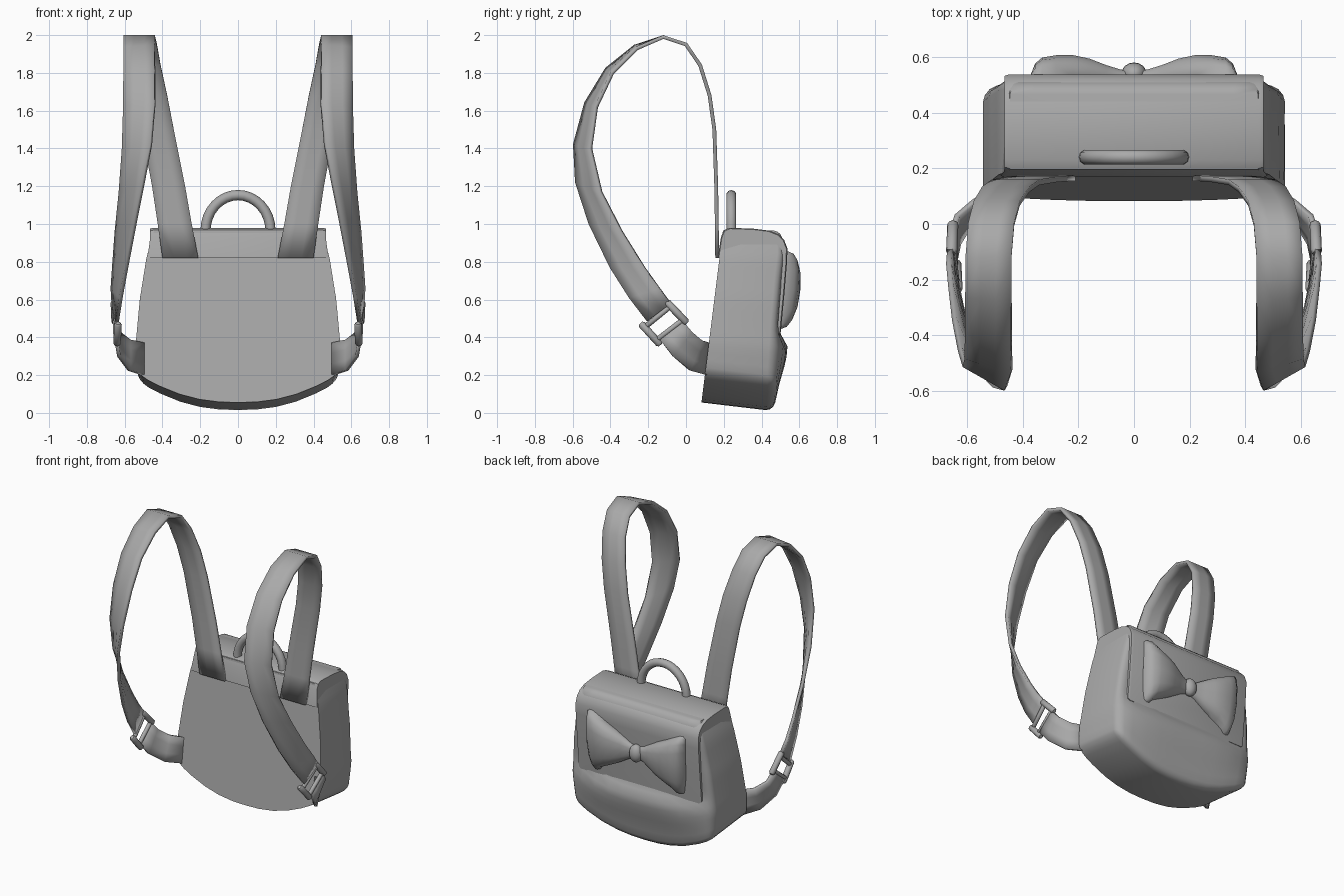
import bpy, bmesh, math

if "Cube" in bpy.data.objects:
    bpy.data.objects.remove(bpy.data.objects["Cube"])

GREY = bpy.data.materials.new("grey_fabric")
GREY.diffuse_color = (0.4, 0.4, 0.4, 1)
GREY.use_nodes = True
GREY.node_tree.nodes["Principled BSDF"].inputs["Base Color"].default_value = GREY.diffuse_color


def finish(name, bm, angle=40, mirror=False, thick=0):
    bmesh.ops.recalc_face_normals(bm, faces=bm.faces[:])
    me = bpy.data.meshes.new(name)
    bm.to_mesh(me)
    bm.free()
    me.materials.append(GREY)
    ob = bpy.data.objects.new(name, me)
    bpy.context.collection.objects.link(ob)
    bpy.context.view_layer.objects.active = ob
    ob.select_set(True)
    bpy.ops.object.shade_smooth_by_angle(angle=math.radians(angle))
    ob.select_set(False)
    if thick:
        mod = ob.modifiers.new("thickness", 'SOLIDIFY')
        mod.thickness, mod.offset = thick, 0
    if mirror:
        ob.modifiers.new("mirror", 'MIRROR')
    return ob


def loft(rings, closed=True, caps=True):
    """Skin a list of equally long point rows."""
    bm = bmesh.new()
    rows = [[bm.verts.new(p) for p in r] for r in rings]
    n = len(rows[0])
    for a, b in zip(rows, rows[1:]):
        for i in range(n if closed else n - 1):
            j = (i + 1) % n
            bm.faces.new((a[i], a[j], b[j], b[i]))
    if caps:
        bm.faces.new(rows[0])
        bm.faces.new(rows[-1])
    return bm


def lerp(table, t):
    for (a, va), (b, vb) in zip(table, table[1:]):
        if t <= b:
            f = max(0, (t - a) / (b - a))
            return va + (vb - va) * f
    return table[-1][1]


# Bag body: a subdivided box with rounded rear edges, bent into shape
WIDTH = [(0, .50), (.2, .53), (.35, .543), (.6, .52), (.82, .485), (.96, .445)]
BACK = [(0, .46), (.45, .485), (.7, .505), (.87, .525), (.96, .50)]
BULGE = [(0, 0), (.15, .025), (.28, .055), (.36, .058), (.41, .02), (.45, 0)]
bm = bmesh.new()
bmesh.ops.create_cube(bm, size=1)
for v in bm.verts:
    v.co = (v.co.x, (v.co.y + .5) * .4, v.co.z + .5)
rear = [e for e in bm.edges if max(v.co.y for v in e.verts) > .1
        and not (abs(e.verts[0].co.y - e.verts[1].co.y) > .1 and e.verts[0].co.z > .5)]
bmesh.ops.bevel(bm, geom=rear, offset=.045, segments=3, profile=.5, affect='EDGES')
for axis, cuts in ((0, [-.4 + .1 * i for i in range(9)]), (2, [.1 + .05 * i for i in range(17)])):
    for c in cuts:
        co, no = [0, 0, 0], [0, 0, 0]
        co[axis], no[axis] = c, 1
        bmesh.ops.bisect_plane(bm, geom=bm.verts[:] + bm.edges[:] + bm.faces[:],
                               plane_co=co, plane_no=no)
for v in bm.verts:
    u, s, h = v.co.x * 2, v.co.y / .4, v.co.z
    low = .055 - .045 * s + .15 * abs(u) ** 2.4
    z = low + (.965 - low) * h
    front = .075 + .125 * z
    back = lerp(BACK, z) + lerp(BULGE, z) * (1 - abs(u) ** 4)
    v.co = (u * lerp(WIDTH, z), front + s * (back - front), z)
finish("bag_body", bm, 50)

# Flap folded over the top and down the back
FLAP = [(.168, .82), (.185, .93), (.2, .967), (.23, .98), (.36, .975), (.44, .965), (.49, .945),
        (.52, .915), (.537, .87), (.535, .8), (.52, .62), (.5, .41), (.47, .41), (.47, .82)]
finish("flap", loft([[(x * (1 if z > .9 else 1.03 if y < .2 else 1), .35 + (y - .35) * k,
                       .82 + (z - .82) * k) for y, z in FLAP]
                     for x, k in ((-.465, .97), (-.45, 1), (.45, 1), (.465, .97))]), 40)

# Carrying handle
rings = []
for i in range(17):
    a = math.pi * i / 16
    c, s = math.cos(a), math.sin(a)
    rings.append([((.172 + .027 * math.cos(b)) * c, .24 + .027 * math.sin(b),
                   .965 + (.188 + .027 * math.cos(b)) * s)
                  for b in (math.tau * k / 10 for k in range(10))])
finish("carry_handle", loft(rings))

# Shoulder straps: inner and outer edge of each ribbon
INNER = [(.21, .165, .82), (.245, .163, 1), (.28, .16, 1.2), (.34, .15, 1.5), (.375, .125, 1.68),
         (.41, .075, 1.84), (.43, 0, 1.95), (.44, -.12, 1.99), (.44, -.27, 1.94),
         (.44, -.42, 1.82), (.44, -.53, 1.64), (.46, -.59, 1.42), (.5, -.58, 1.22),
         (.545, -.51, 1), (.59, -.4, .77), (.62, -.3, .61), (.64, -.205, .485)]
OUTER = [(.4, .165, .82), (.425, .163, 1), (.455, .16, 1.2), (.51, .15, 1.5), (.545, .125, 1.68),
         (.575, .075, 1.84), (.595, 0, 1.95), (.605, -.12, 1.99), (.605, -.26, 1.93),
         (.605, -.39, 1.8), (.605, -.475, 1.62), (.61, -.505, 1.4), (.625, -.45, 1.17),
         (.645, -.34, .96), (.658, -.22, .77), (.665, -.14, .66), (.66, -.08, .58)]
LOW_IN = [(.645, -.14, .39), (.63, -.07, .3), (.575, .02, .225), (.5, .11, .2)]
LOW_OUT = [(.65, -.02, .49), (.635, .03, .43), (.575, .08, .385), (.5, .13, .37)]


def ribbon(name, a, b):
    rows = [[tuple(p + (q - p) * t for p, q in zip(u, v)) for t in (0, .33, .67, 1)]
            for u, v in zip(a, b)]
    finish(name, loft(rows, closed=False, caps=False), 45, True, .02)


ribbon("shoulder_strap", INNER, OUTER)
ribbon("lower_strap", LOW_IN, LOW_OUT)


# Strap buckle: two rails along the strap joined by two crossbars
def rod(name, a, b, r):
    from mathutils import Vector
    a, b = Vector(a), Vector(b)
    d = (b - a).normalized()
    s = d.cross(Vector((1, 0, 0))).normalized()
    t = d.cross(s)
    rings = [[p + (s * math.cos(k * math.tau / 8) + t * math.sin(k * math.tau / 8)) * r * f
              for k in range(8)]
             for p, f in ((a, .6), (a + d * r * .5, 1), (b - d * r * .5, 1), (b, .6))]
    finish(name, loft(rings), 40, True)


rod("buckle_rail_front", (.635, -.24, .475), (.64, -.135, .36), .02)
rod("buckle_rail_rear", (.655, -.105, .59), (.65, .005, .475), .02)
rod("buckle_bar_upper", (.64, -.21, .46), (.655, -.075, .57), .014)
rod("buckle_bar_lower", (.645, -.15, .39), (.65, -.02, .49), .014)

# Bow: a flared lobe on each side and a round knot
LOBE = [(.0, .04, .03), (.05, .055, .04), (.1, .085, .055), (.16, .12, .078), (.22, .15, .09),
        (.28, .18, .088), (.33, .205, .078), (.355, .208, .055), (.37, .2, .015)]
rings = []
for x, h, t in LOBE:
    ring = []
    for k in range(16):
        a = math.tau * k / 16
        c, s = math.cos(a), math.sin(a)
        z = .65 + h * math.copysign(abs(c) ** .7, c)
        out = t * abs(s) ** .8 if s > 0 else -.02 * abs(s)
        lean = .515 + .09 * (z - .65)
        ring.append((x - .03 * (abs(z - .65) / .2) ** 2 * (x > .3) * (z < .65), lean + out, z))
    rings.append(ring)
finish("bow_lobe", loft(rings), 50, True)
bm = bmesh.new()
bmesh.ops.create_uvsphere(bm, u_segments=16, v_segments=10, radius=1)
for v in bm.verts:
    v.co = (v.co.x * .045, .54 + v.co.y * .04, .65 + v.co.z * .06)
finish("bow_knot", bm, 60)
